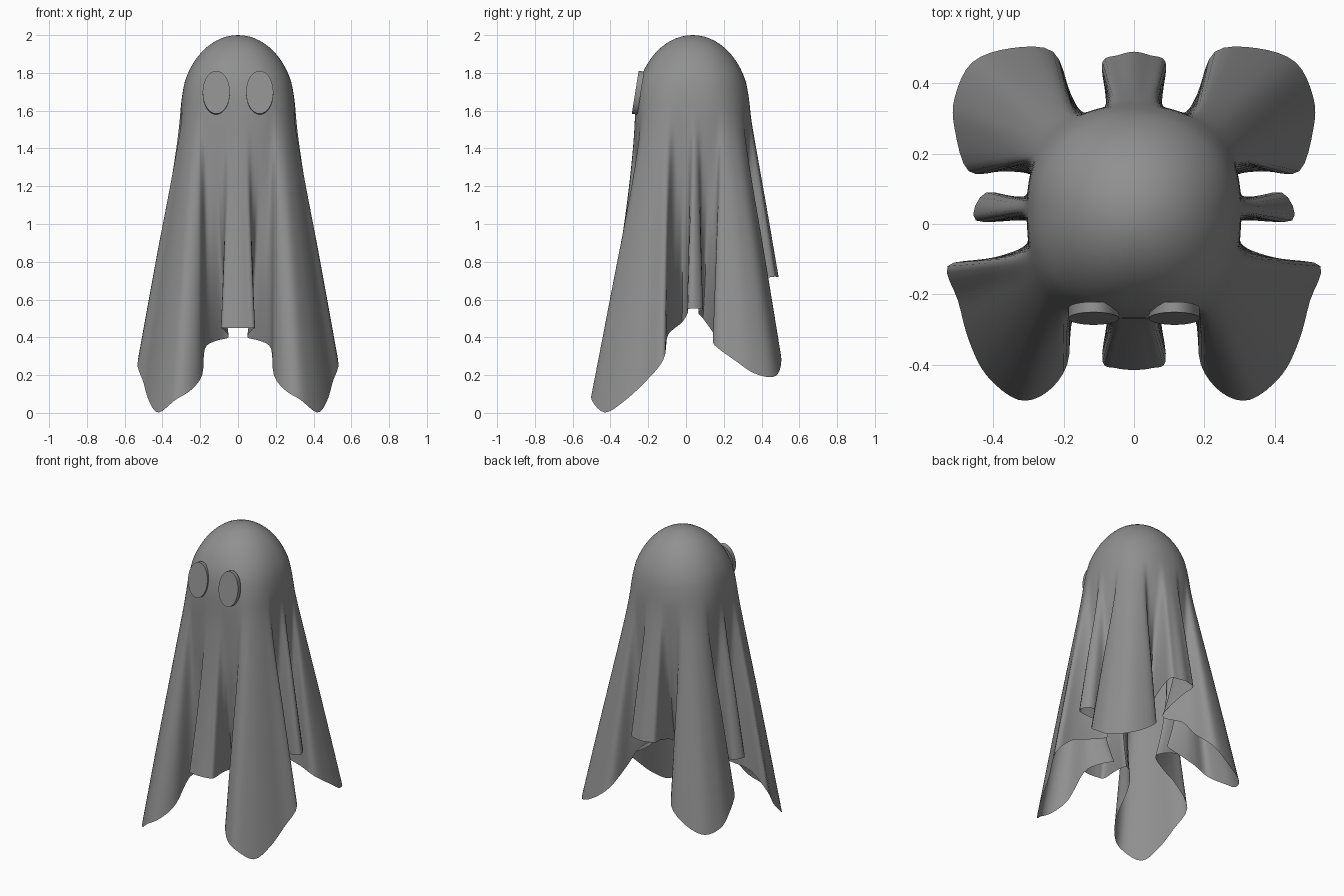
import bpy, bmesh, math
from mathutils import Vector

if "Cube" in bpy.data.objects:
    bpy.data.objects.remove(bpy.data.objects["Cube"])

CY = 0.035      # head centre in y
RX = 0.305      # head radius
Z_HEAD = 1.6    # height where the dome ends and the drape begins

# Hem of the right half, front centre to back centre: corner lobes, tabs and tucked valleys
HEM = [
    (0, -.415, .45), (.05, -.41, .45), (.09, -.39, .45), (.075, -.27, .44), (.05, -.13, .40),
    (.12, -.18, .38), (.175, -.27, .34), (.19, -.40, .20), (.25, -.48, .12), (.33, -.50, .07),
    (.42, -.43, .002), (.47, -.33, .06), (.50, -.22, .16), (.53, -.12, .28), (.42, -.10, .40),
    (.30, -.07, .44), (.19, -.02, .48), (.30, .01, .53), (.45, .01, .55), (.42, .09, .55),
    (.30, .065, .53), (.19, .09, .50), (.29, .14, .43), (.37, .15, .40), (.47, .15, .36),
    (.51, .27, .27), (.51, .36, .21), (.46, .46, .19), (.35, .50, .24), (.23, .49, .34),
    (.18, .37, .46), (.14, .30, .56), (.06, .20, .62), (.08, .36, .70), (.09, .46, .72),
    (.045, .48, .72), (0, .49, .72)]


def smooth_loop(points, sub):
    """Closed Catmull-Rom curve through the points."""
    out, n = [], len(points)
    for i in range(n):
        a, b, c, d = (points[(i + k) % n] for k in (-1, 0, 1, 2))
        for s in range(sub):
            t = s / sub
            out.append(0.5 * (2 * b + (c - a) * t + (2 * a - 5 * b + 4 * c - d) * t * t
                              + (3 * b - a - 3 * c + d) * t ** 3))
    return out


grey = bpy.data.materials.new("dark_grey")
grey.diffuse_color = (0.28, 0.28, 0.28, 1)
grey.use_nodes = True
grey.node_tree.nodes["Principled BSDF"].inputs["Base Color"].default_value = grey.diffuse_color


def finish(bm, name, angle):
    mesh = bpy.data.meshes.new(name)
    bmesh.ops.recalc_face_normals(bm, faces=bm.faces)
    bm.to_mesh(mesh)
    bm.free()
    mesh.materials.append(grey)
    ob = bpy.data.objects.new(name, mesh)
    bpy.context.collection.objects.link(ob)
    bpy.ops.object.select_all(action='DESELECT')
    ob.select_set(True)
    bpy.context.view_layer.objects.active = ob
    bpy.ops.object.shade_smooth_by_angle(angle=math.radians(angle))
    return ob


# Draped sheet: dome rows, then rows blending the head ring into the hem
right = [Vector(p) for p in HEM]
left = [Vector((-p.x, p.y, p.z)) for p in reversed(right[1:-1])]
hem = smooth_loop(right + left, 4)
n = len(hem)
DOME, DRAPE = 16, 36


def sheet_point(j, row):
    a = 2 * math.pi * j / n
    # head section: round at the crown, squarer towards the front corners
    square = 0.25 + 0.65 * (0.5 + 0.5 * math.cos(a))
    e = 2 + square * min(row / DOME, 1) ** 2
    c, s = math.sin(a), -math.cos(a)
    r = RX / (abs(c) ** e + abs(s) ** e) ** (1 / e)
    ring = Vector((r * c, r * s, 0))
    if row <= DOME:
        phi = math.pi / 2 * row / DOME
        p = ring * math.sin(phi)
        return Vector((p.x, p.y + CY, Z_HEAD + 0.4 * math.cos(phi)))
    t = (row - DOME) / DRAPE
    head = Vector((ring.x, ring.y + CY, Z_HEAD))
    target = hem[j]
    # inner folds deepen much later than the outer cloth flares
    inward = min(max((0.46 - math.hypot(target.x, target.y)) / 0.2, 0), 1)
    ease = 1.05 * t * t / (t + 0.05)
    p = head.lerp(target, ease ** (0.95 + 1.7 * inward))
    p.z = head.z + (target.z - head.z) * t
    return p


bm = bmesh.new()
apex = bm.verts.new((0, CY, Z_HEAD + 0.4))
rows = [[bm.verts.new(sheet_point(j, r)) for j in range(n)] for r in range(1, DOME + DRAPE + 1)]
# relax the upper drape so the folds fade smoothly into the head
for _ in range(6):
    for i in range(DOME - 4, DOME + 18):
        f = 1 - max(0, i - DOME) / 18
        new = []
        for j in range(n):
            nb = rows[i][j - 1].co + rows[i][(j + 1) % n].co + rows[i - 1][j].co + rows[i + 1][j].co
            new.append(rows[i][j].co.lerp(nb / 4, 0.7 * f))
        for v, co in zip(rows[i], new):
            v.co = co
for j in range(n):
    k = (j + 1) % n
    bm.faces.new((apex, rows[0][j], rows[0][k]))
    for upper, lower in zip(rows, rows[1:]):
        bm.faces.new((upper[j], lower[j], lower[k], upper[k]))
finish(bm, "draped_sheet", 60)

# Oval eyes, leaning back with the head
for side, label in ((-1, "left"), (1, "right")):
    bm = bmesh.new()
    bmesh.ops.create_cone(bm, cap_ends=True, segments=48, radius1=1, radius2=1, depth=1)
    bmesh.ops.scale(bm, vec=(0.072, 0.115, 0.03), verts=bm.verts)
    eye = finish(bm, label + "_eye", 30)
    eye.location = (side * 0.115, -0.254, 1.695)
    eye.rotation_euler = (math.radians(81), 0, 0)
